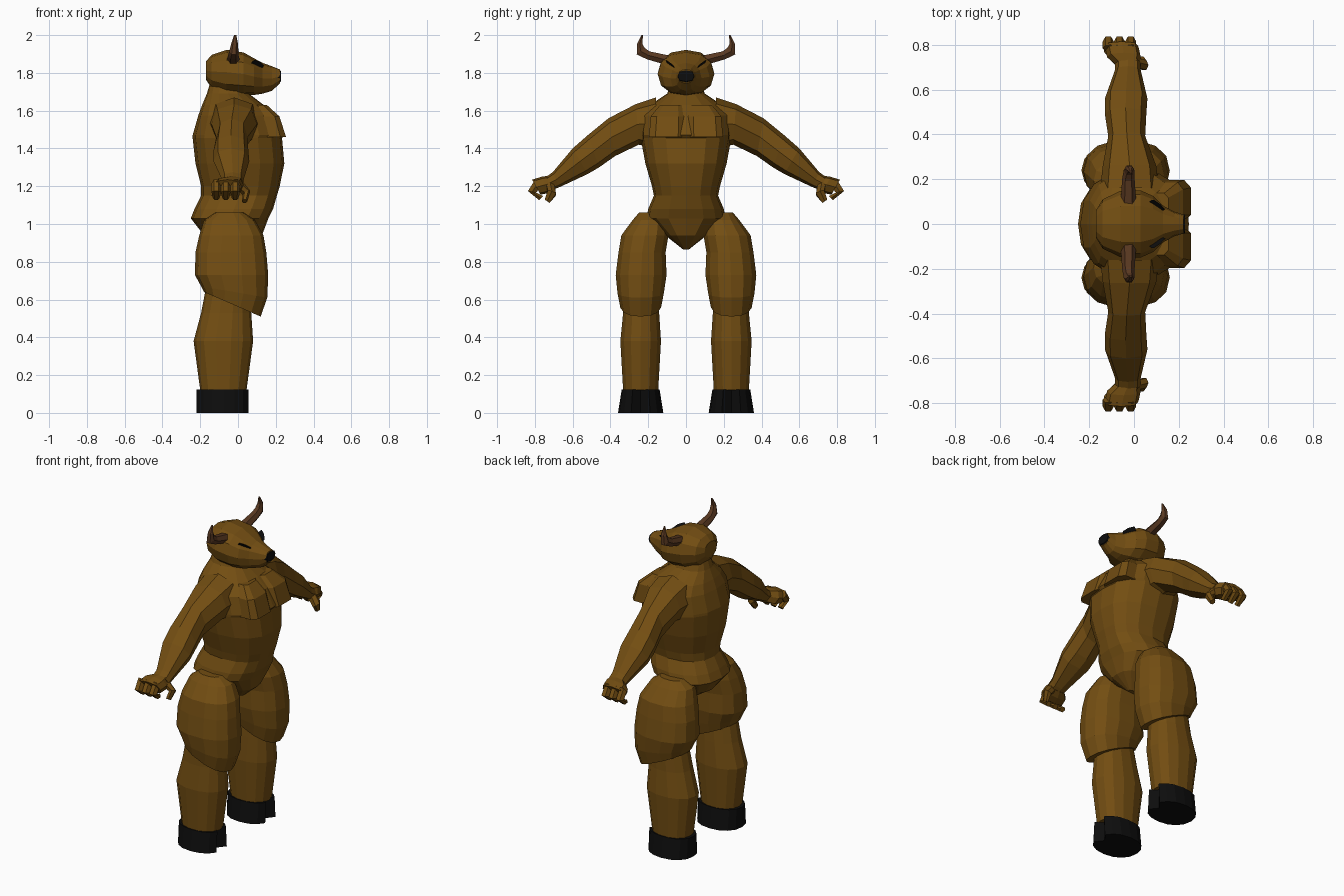
import bpy, bmesh, math
from mathutils import Vector


def material(name, rgb):
    m = bpy.data.materials.new(name)
    m.diffuse_color = (*rgb, 1)
    return m


HIDE = material("hide_brown", (0.17, 0.075, 0.006))
DARK = material("hoof_black", (0.004, 0.004, 0.004))
HORN = material("horn_brown", (0.10, 0.04, 0.015))


def spow(v, p):
    return math.copysign(abs(v) ** p, v)


def loft(name, rings, n=12, mat=HIDE, mirror=False, p=1.0, groove=0.0, phase=0.0):
    """Skin a row of oval rings, each given as (centre, half axis a, half axis b)."""
    bm = bmesh.new()
    rows = []
    for c, a, b in rings:
        row = []
        for i in range(n):
            t = 2 * math.pi * (i + phase) / n
            k = 1 - groove if i == 0 else 1
            row.append(bm.verts.new(Vector(c) + Vector(a) * spow(math.cos(t), p) * k
                                    + Vector(b) * spow(math.sin(t), p)))
        rows.append(row)
    for r, s in zip(rows, rows[1:]):
        for i in range(n):
            j = (i + 1) % n
            bm.faces.new((r[i], r[j], s[j], s[i]))
    bm.faces.new(rows[0][::-1])
    bm.faces.new(rows[-1])
    bmesh.ops.recalc_face_normals(bm, faces=bm.faces)
    me = bpy.data.meshes.new(name)
    bm.to_mesh(me)
    bm.free()
    ob = bpy.data.objects.new(name, me)
    bpy.context.collection.objects.link(ob)
    me.materials.append(mat)
    if mirror:
        ob.modifiers.new("mirror", "MIRROR").use_axis = (False, True, False)
    return ob


def level(z, x0, x1, y0, y1, tilt=0.0):
    """Horizontal ring from its x and y limits."""
    return (((x0 + x1) / 2, (y0 + y1) / 2, z), ((x1 - x0) / 2, 0, tilt), (0, (y1 - y0) / 2, 0))


def across(x, hw, z0, z1, y=0):
    """Ring facing x."""
    return ((x, y, (z0 + z1) / 2), (0, hw, 0), (0, 0, (z1 - z0) / 2))


def limb(x0, x1, upper, lower):
    """Ring across a sideways limb from its upper and lower outline points (y, z)."""
    u, w = Vector((0, *upper)), Vector((0, *lower))
    return ((u + w) / 2 + Vector(((x0 + x1) / 2, 0, 0)), ((x1 - x0) / 2, 0, 0), (u - w) / 2)


# torso with neck, chest, belly, hips and crotch
torso = [(1.74, -.15, .03, .08), (1.69, -.165, .06, .10), (1.63, -.19, .14, .19),
         (1.575, -.21, .20, .235), (1.47, -.24, .25, .24), (1.455, -.24, .238, .24),
         (1.32, -.225, .25, .215), (1.20, -.195, .225, .18), (1.15, -.195, .21, .17),
         (1.08, -.23, .19, .20), (1.03, -.25, .165, .21), (.94, -.18, .13, .11),
         (.865, -.06, .04, .015)]
loft("torso", [level(z, a, b, -h, h) for z, a, b, h in torso], 16, p=0.85, groove=0.02)

# chest plates
loft("chest_plate", [level(1.63, .05, .155, .02, .14), level(1.57, .08, .222, .004, .19),
                     level(1.46, .08, .258, .004, .20)], 8, p=0.5, mirror=True, phase=.5)

# shoulders and arms
arm = [(-.15, .11, (.16, 1.67), (.16, 1.40)), (-.14, .10, (.265, 1.635), (.25, 1.42)),
       (-.115, .05, (.41, 1.56), (.375, 1.36)), (-.13, .055, (.52, 1.47), (.46, 1.30)),
       (-.13, .06, (.60, 1.40), (.52, 1.265)), (-.085, .03, (.705, 1.275), (.67, 1.195)),
       (-.085, .03, (.74, 1.25), (.71, 1.18))]
loft("arm", [limb(*r) for r in arm], 8, p=0.85, mirror=True)

# hands: palm, fingers and thumb
loft("palm", [limb(-.08, .02, (.73, 1.255), (.69, 1.185)), limb(-.12, .03, (.765, 1.25), (.725, 1.165)),
              limb(-.13, .02, (.815, 1.235), (.77, 1.155))], 8, p=0.7, mirror=True)
for i, x in enumerate((-.115, -.065, -.015)):
    loft("finger_%d" % (i + 1),
         [limb(x - .025, x + .025, (.80, 1.24), (.77, 1.19)), limb(x - .025, x + .025, (.84, 1.175), (.79, 1.165)),
          limb(x - .018, x + .018, (.78, 1.125), (.755, 1.15))], 6, mirror=True)
loft("thumb", [((.0, .72, 1.21), (.025, 0, .015), (0, .025, 0)), ((.045, .71, 1.165), (.02, 0, .01), (0, .025, .01)),
               ((.035, .735, 1.12), (.015, 0, 0), (0, .015, .01))], 6, mirror=True)

# thighs
loft("thigh", [level(1.06, -.12, .03, .14, .25), level(1.02, -.18, .09, .10, .285),
               level(.94, -.205, .135, .09, .345), level(.85, -.225, .15, .105, .36),
               level(.73, -.228, .16, .10, .375), level(.64, -.195, .155, .115, .365, -.03),
               level(.575, -.18, .12, .13, .35, -.065)], 14, mirror=True, p=0.85)

# lower legs
loft("shin", [level(.66, -.17, .07, .15, .33), level(.53, -.195, .07, .14, .335),
              level(.38, -.235, .08, .13, .35), level(.12, -.20, .045, .145, .335)], 14, mirror=True, p=0.9)

# cloven hooves, notched at the front
loft("hoof", [level(.125, -.22, .065, .14, .34), level(0, -.22, .065, .12, .36)],
     16, DARK, True, p=0.9, groove=0.35)

# head and muzzle
head = [(-.17, .06, 1.765, 1.86), (-.14, .11, 1.72, 1.895), (-.06, .148, 1.685, 1.922),
        (.03, .15, 1.68, 1.908), (.085, .125, 1.683, 1.877), (.13, .082, 1.69, 1.853),
        (.18, .055, 1.705, 1.835), (.222, .042, 1.745, 1.818)]
loft("head", [across(*r) for r in head], 12, p=0.9)

# nose, nostrils and mouth area
loft("nose", [across(.195, .046, 1.735, 1.80), across(.228, .043, 1.755, 1.813)], 8, DARK, p=0.7)

# eyes lying on the slope of the brow
loft("eye", [((.098, .078, 1.838), (.03, -.02, -.012), (-.006, .014, .016)),
             ((.108, .086, 1.85), (.03, -.02, -.012), (-.006, .014, .016))], 6, DARK, True)

# curved horns
loft("horn", [((-.025, .09, 1.865), (.035, 0, 0), (0, -.005, .03)), ((-.025, .20, 1.893), (.028, 0, 0), (0, -.008, .024)),
              ((-.022, .24, 1.915), (.024, 0, 0), (0, -.024, .02)), ((-.018, .245, 1.955), (.018, 0, 0), (0, -.016, 0)),
              ((-.015, .232, 2.0), (.006, 0, 0), (0, -.005, 0))], 6, HORN, True)
